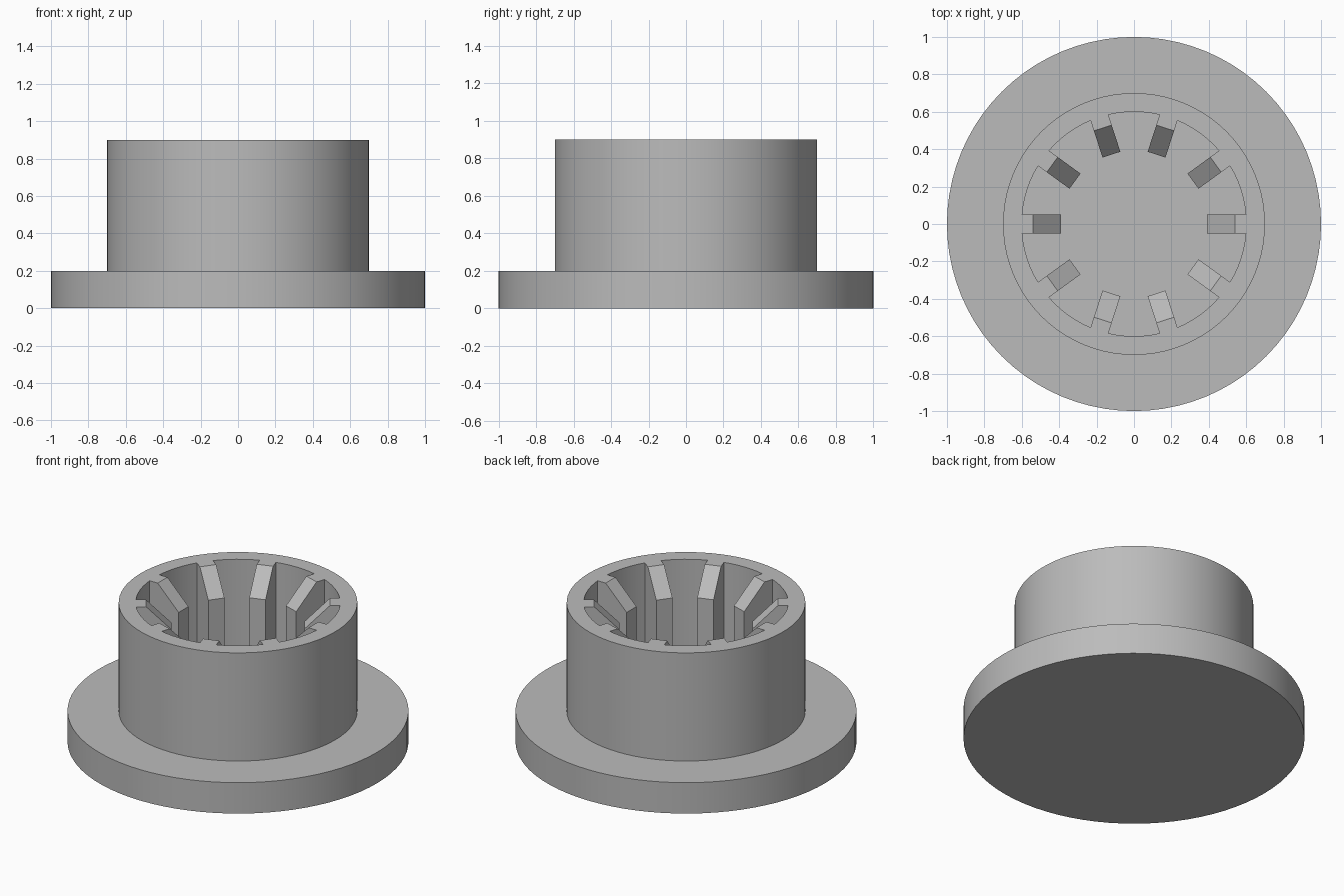
import bpy, bmesh, math
from mathutils import Matrix, Vector

cube = bpy.data.objects.get("Cube")
if cube:
    bpy.data.objects.remove(cube, do_unlink=True)

SEGMENTS = 80
RIBS = 10

# Single plain grey material
grey = bpy.data.materials.new("plain_grey")
grey.use_nodes = True
colour = (0.5, 0.5, 0.5, 1)
grey.diffuse_color = colour
grey.node_tree.nodes["Principled BSDF"].inputs["Base Color"].default_value = colour


def make_object(name, bm):
    bmesh.ops.remove_doubles(bm, verts=bm.verts, dist=1e-5)
    bmesh.ops.recalc_face_normals(bm, faces=bm.faces)
    mesh = bpy.data.meshes.new(name)
    bm.to_mesh(mesh)
    bm.free()
    mesh.materials.append(grey)
    obj = bpy.data.objects.new(name, mesh)
    bpy.context.collection.objects.link(obj)
    return obj


# Flanged cup: one profile turned around the z axis
bm = bmesh.new()
profile = [(0, 0), (1, 0), (1, 0.2), (0.7, 0.2), (0.7, 0.9), (0.6, 0.9), (0.6, 0.2), (0, 0.2)]
verts = [bm.verts.new((r, 0, z)) for r, z in profile]
edges = [bm.edges.new(pair) for pair in zip(verts, verts[1:])]
bmesh.ops.spin(bm, geom=verts + edges, cent=(0, 0, 0), axis=(0, 0, 1),
               angle=math.tau, steps=SEGMENTS)
cup = make_object("flanged_cup", bm)

# Inner ribs: chamfered prisms, sunk slightly into the wall and floor
bm = bmesh.new()
rib_side = [(0.39, 0.15), (0.65, 0.15), (0.65, 0.9), (0.54, 0.9), (0.39, 0.75)]
for i in range(RIBS):
    turn = Matrix.Rotation(math.tau * i / RIBS, 3, "Z")
    face = bm.faces.new([bm.verts.new(turn @ Vector((r, -0.05, z))) for r, z in rib_side])
    out = bmesh.ops.extrude_face_region(bm, geom=[face], use_keep_orig=True)
    moved = [g for g in out["geom"] if isinstance(g, bmesh.types.BMVert)]
    bmesh.ops.translate(bm, verts=moved, vec=turn @ Vector((0, 0.1, 0)))
ribs = make_object("inner_ribs", bm)
ribs.hide_render = True

# Merge the ribs into the cup
union = cup.modifiers.new("join_ribs", "BOOLEAN")
union.operation = "UNION"
union.solver = "EXACT"
union.object = ribs
bpy.ops.object.select_all(action="DESELECT")
bpy.context.view_layer.objects.active = cup
cup.select_set(True)
bpy.ops.object.modifier_apply(modifier=union.name)
bpy.data.objects.remove(ribs, do_unlink=True)

# Smooth round walls with crisp edges
bpy.ops.object.shade_smooth_by_angle(angle=math.radians(30))
